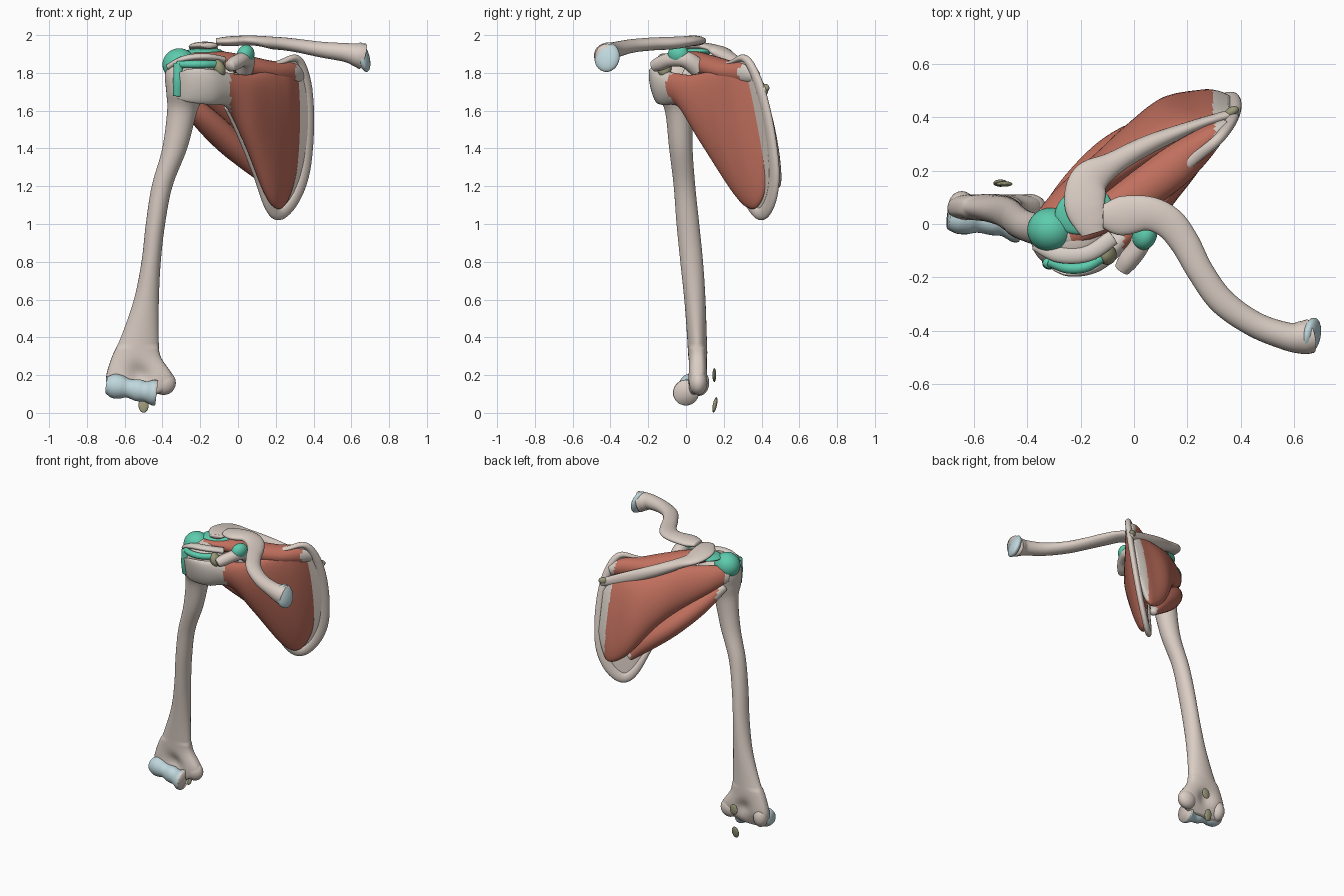
import bpy, bmesh, math
from mathutils import Vector, Matrix


def material(name, rgb):
    m = bpy.data.materials.new(name)
    m.diffuse_color = (*rgb, 1)
    return m


BONE = material("bone", (0.70, 0.61, 0.55))
TENDON = material("tendon", (0.68, 0.62, 0.56))
MUSCLE = material("muscle red", (0.53, 0.16, 0.11))
GREEN = material("bursa green", (0.11, 0.60, 0.42))
BLUE = material("cartilage blue", (0.52, 0.68, 0.72))
OLIVE = material("bursa olive", (0.32, 0.31, 0.19))
NORMAL = Vector((0.65, -0.76, -0.15)).normalized()   # front of the shoulder blade


def finish(name, bm, mats, rule=None):
    bmesh.ops.recalc_face_normals(bm, faces=bm.faces)
    for f in bm.faces:
        f.smooth = True
        if rule:
            f.material_index = rule(f.calc_center_median())
    me = bpy.data.meshes.new(name)
    bm.to_mesh(me)
    bm.free()
    for m in mats:
        me.materials.append(m)
    ob = bpy.data.objects.new(name, me)
    bpy.context.collection.objects.link(ob)
    return ob


def smooth_rows(rows, n=8):
    """Catmull-Rom interpolation of rows of numbers."""
    out = []
    for i in range(len(rows) - 1):
        p = [rows[max(0, min(len(rows) - 1, i + k))] for k in (-1, 0, 1, 2)]
        for s in range(n):
            t = s / n
            out.append([0.5 * (2 * b + (c - a) * t + (2 * a - 5 * b + 4 * c - d) * t * t
                               + (3 * b - a - 3 * c + d) * t ** 3) for a, b, c, d in zip(*p)])
    return out + [list(rows[-1])]


def loft(name, rings, mats, rule=None):
    """Skin closed rings and close both ends with rounded fans."""
    bm = bmesh.new()
    vs = [[bm.verts.new(p) for p in r] for r in rings]
    n = len(rings[0])
    for a, b in zip(vs, vs[1:]):
        for i in range(n):
            j = (i + 1) % n
            bm.faces.new((a[i], a[j], b[j], b[i]))
    for end, nxt in ((0, 1), (-1, -2)):
        c = sum(rings[end], Vector()) / n
        tip = bm.verts.new(c + (c - sum(rings[nxt], Vector()) / n) * 0.5)
        for i in range(n):
            bm.faces.new((vs[end][i], vs[end][(i + 1) % n], tip))
    return finish(name, bm, mats, rule)


def angles(n=28):
    return [2 * math.pi * i / n for i in range(n)]


def tube(name, rows, mats, rule=None, up=(0, 0, 1)):
    """Rows are x, y, z, side radius, up radius."""
    rows = smooth_rows(rows)
    pts = [Vector(r[:3]) for r in rows]
    rings = []
    for i, r in enumerate(rows):
        t = (pts[min(i + 1, len(pts) - 1)] - pts[max(i - 1, 0)]).normalized()
        side = t.cross(Vector(up)).normalized()
        top = side.cross(t)
        rings.append([pts[i] + side * r[3] * math.cos(a) + top * r[4] * math.sin(a) for a in angles()])
    return loft(name, rings, mats, rule)


def sheet(name, rows, mats, rule=None):
    """Upright leaf in the shoulder blade plane; rows are x, y, top z, bottom z, half thickness."""
    rings = []
    for x, y, zt, zb, t in smooth_rows(rows):
        zc, h = (zt + zb) / 2, (zt - zb) / 2
        rings.append([Vector((x + 0.65 * t * math.sin(a), y - 0.76 * t * math.sin(a) - 0.2 * h * math.cos(a),
                              zc + h * math.cos(a))) for a in angles(40)])
    return loft(name, rings, mats, rule)


def ball(name, centre, radii, mat, tilt=(0, 0, 0)):
    bm = bmesh.new()
    bmesh.ops.create_uvsphere(bm, u_segments=32, v_segments=18, radius=1)
    rot = Matrix.Rotation(tilt[2], 4, 'Z') @ Matrix.Rotation(tilt[1], 4, 'Y') @ Matrix.Rotation(tilt[0], 4, 'X')
    bm.transform(Matrix.Translation(centre) @ rot @ Matrix.Diagonal((*radii, 1)))
    return finish(name, bm, [mat])


def blade_y(x, z):
    return 0.03 + 0.855 * (x + 0.05) + 0.2 * (1.75 - z)


# Humerus: horizontal rings, flattened hollows above the elbow joint
rings = []
for z, cx, cy, rx, ry in smooth_rows([
        (1.87, -.27, -.04, .07, .07), (1.80, -.275, -.045, .11, .115), (1.7, -.275, -.05, .105, .11),
        (1.6, -.295, -.037, .08, .075), (1.4, -.335, -.027, .066, .062), (1.2, -.402, -.008, .055, .057),
        (1.0, -.437, .01, .051, .06), (.8, -.46, .03, .051, .06), (.6, -.485, .047, .066, .056),
        (.4, -.52, .058, .10, .052), (.3, -.538, .062, .128, .052), (.2, -.522, .062, .175, .056),
        (.14, -.52, .055, .172, .045), (.09, -.56, .045, .11, .03)]):
    ring = []
    for a in angles(40):
        dx = rx * math.cos(a)
        pinch = 1 - 0.65 * math.exp(-((dx + .0) / .055) ** 2 - ((z - .2) / .06) ** 2)
        boxy = math.copysign(abs(math.sin(a)) ** (.65 if z < .35 else 1), math.sin(a))
        ring.append(Vector((cx + dx, cy + ry * boxy * pinch, z)))
    rings.append(ring)
loft("humerus", rings, [BONE])
ball("humerus_head", (-.22, -.05, 1.77), (.135, .13, .13), BONE)
ball("medial_epicondyle", (-.395, .065, .16), (.066, .048, .065), BONE, (0, .4, 0))
ball("lateral_epicondyle", (-.645, .068, .16), (.05, .055, .07), BONE)

# Elbow joint cartilage: spool with rounded outer end and grooved inner end
tube("elbow_cartilage", [(-.695, .025, .148, .045, .045), (-.66, .022, .143, .058, .064), (-.62, .018, .137, .057, .062),
                         (-.58, .013, .13, .046, .05), (-.53, .008, .12, .05, .058), (-.49, .004, .113, .05, .054),
                         (-.45, 0, .108, .068, .068), (-.432, 0, .106, .066, .066)],
     [BLUE, BONE], lambda c: int(c.x > -.437 or (c.y > .06 and c.x < -.58)))

# Shoulder blade
sheet("scapula_blade", [(x, blade_y(x, (t + b) / 2), t, b, .016) for x, t, b in (
    (-.07, 1.8, 1.66), (0, 1.8, 1.52), (.1, 1.81, 1.25), (.16, 1.83, 1.08), (.2, 1.85, 1.03),
    (.27, 1.89, 1.07), (.32, 1.89, 1.17), (.37, 1.8, 1.32), (.39, 1.7, 1.45))], [BONE])
tube("scapula_border", [(x, blade_y(x, z), z, w, .02) for x, z, w in (
    (-.05, 1.63, .03), (.02, 1.46, .02), (.1, 1.26, .02), (.165, 1.1, .03), (.22, 1.055, .035), (.29, 1.12, .035),
    (.345, 1.25, .035), (.37, 1.42, .033), (.375, 1.62, .03), (.355, 1.78, .028), (.31, 1.875, .02),
    (.22, 1.855, .012), (.1, 1.815, .012))], [BONE], up=NORMAL)
tube("scapula_spine_and_acromion", [
    (.385, .415, 1.70, .02, .025), (.25, .375, 1.745, .022, .04), (.06, .30, 1.82, .035, .04),
    (-.08, .225, 1.88, .045, .034), (-.165, .165, 1.92, .072, .026), (-.185, .08, 1.94, .076, .023),
    (-.165, .01, 1.945, .064, .02), (-.152, -.035, 1.945, .045, .015)], [BONE])
ball("glenoid", (-.065, .03, 1.74), (.04, .075, .1), BONE, (0, 0, .7))
tube("coracoid_process", [(.03, .07, 1.82, .05, .05), (.045, 0, 1.87, .045, .045), (.02, -.08, 1.87, .038, .038),
                          (-.02, -.135, 1.85, .038, .038), (-.045, -.17, 1.835, .03, .03)], [BONE], up=(1, 0, 0))

# Collar bone with cartilage at its inner end
tube("clavicle", [(-.115, .03, 1.965, .045, .018), (-.05, .03, 1.967, .073, .026), (.05, .04, 1.972, .064, .026),
                  (.13, .005, 1.967, .06, .028), (.19, -.07, 1.958, .055, .033), (.25, -.18, 1.953, .05, .034),
                  (.33, -.29, 1.942, .05, .036), (.45, -.375, 1.922, .048, .042), (.57, -.42, 1.908, .052, .05),
                  (.63, -.425, 1.895, .062, .062), (.66, -.42, 1.887, .064, .07)], [BONE])
ball("clavicle_cartilage", (.664, -.418, 1.883), (.03, .068, .08), BLUE, (0, -.25, -.2))

# Front muscle with its tendon wrapping the humerus head
sheet("subscapularis", [
    (-.335, -.14, 1.79, 1.67, .012), (-.26, -.17, 1.82, 1.645, .025), (-.15, -.145, 1.82, 1.63, .035),
    (-.05, -.04, 1.80, 1.61, .055), (.05, .065, 1.79, 1.41, .065), (.15, .20, 1.81, 1.15, .065),
    (.21, .27, 1.82, 1.08, .055), (.26, .325, 1.84, 1.12, .045), (.305, .378, 1.84, 1.26, .028),
    (.33, .41, 1.75, 1.45, .012)], [MUSCLE, TENDON], lambda c: int(c.x < -.04))

# Back muscles
sheet("infraspinatus", [
    (-.36, .02, 1.85, 1.76, .015), (-.26, .09, 1.86, 1.68, .05), (-.1, .205, 1.85, 1.56, .07),
    (.02, .295, 1.81, 1.44, .085), (.16, .385, 1.77, 1.25, .095), (.27, .433, 1.75, 1.19, .055),
    (.325, .448, 1.71, 1.27, .035), (.36, .452, 1.65, 1.38, .015)],
    [MUSCLE, TENDON], lambda c: int(c.x < -.345 or c.x > .295))
tube("teres_minor", [(-.335, .04, 1.715, .02, .025), (-.21, .14, 1.59, .065, .06), (-.07, .255, 1.455, .08, .07),
                     (.06, .34, 1.335, .062, .06), (.17, .395, 1.21, .022, .022)], [MUSCLE, TENDON],
     lambda c: int(c.x < -.315 or c.x > .15))

# Top muscle
tube("supraspinatus", [(.345, .375, 1.78, .02, .03), (.28, .32, 1.80, .05, .06), (.17, .23, 1.805, .075, .06),
                       (.05, .14, 1.83, .078, .06), (-.1, .04, 1.87, .065, .045), (-.24, -.035, 1.88, .045, .025),
                       (-.34, -.04, 1.84, .03, .02)], [MUSCLE, TENDON],
     lambda c: int(c.x < -.24 or c.x > .305))
tube("joint_capsule_band", [(-.37, -.08, 1.83, .02, .015), (-.28, -.115, 1.875, .03, .018),
                            (-.17, -.11, 1.885, .03, .018), (-.08, -.05, 1.87, .03, .018)], [TENDON])

# Green bursae
ball("subdeltoid_bursa", (-.312, -.022, 1.845), (.088, .083, .085), GREEN, (0, -.2, 0))
ball("subacromial_bursa", (-.19, .05, 1.91), (.11, .085, .022), GREEN, (0, -.05, .4))
ball("coracoclavicular_bursa", (.04, -.04, 1.895), (.045, .058, .055), GREEN, (0, .3, -.3))
tube("biceps_sheath", [(-.317, -.145, 1.85, .02, .025), (-.318, -.15, 1.76, .02, .025),
                       (-.32, -.135, 1.68, .02, .025)], [GREEN], up=(1, 0, 0))
tube("subscapular_bursa", [(-.32, -.14, 1.845, .018, .018), (-.25, -.165, 1.845, .02, .02),
                           (-.18, -.16, 1.845, .02, .02), (-.12, -.125, 1.845, .02, .02)], [GREEN])

# Small olive bursae
ball("subcoracoid_bursa", (-.1, -.115, 1.825), (.032, .038, .048), OLIVE, (0, -.4, 0))
ball("spine_root_bursa", (.365, .42, 1.72), (.03, .018, .022), OLIVE, (0, 0, .5))
ball("upper_elbow_bursa", (-.485, .15, .2), (.03, .01, .037), OLIVE)
ball("lower_elbow_bursa", (-.5, .153, .042), (.027, .011, .042), OLIVE, (-.2, 0, 0))
